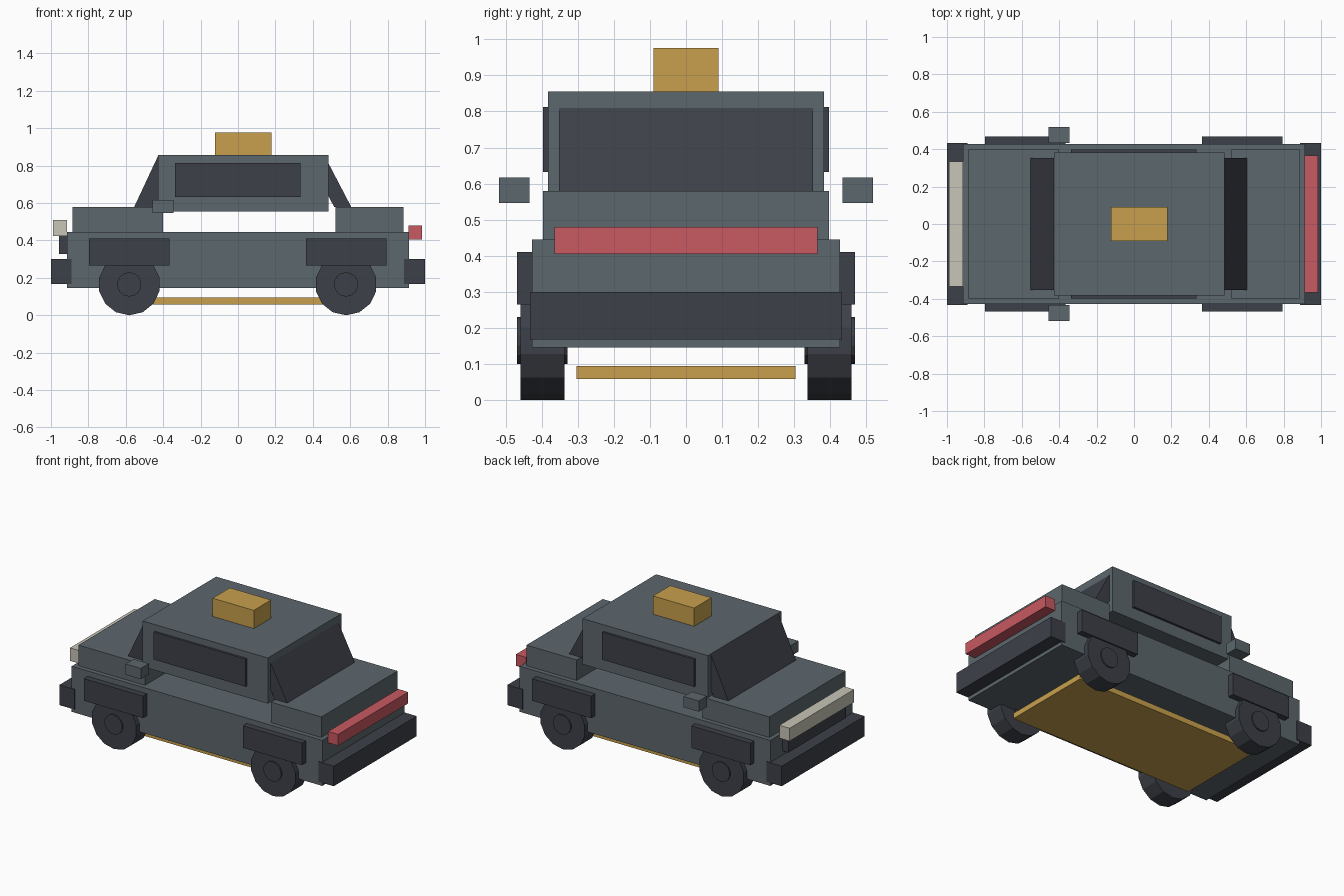
import bpy, bmesh, math

if "Cube" in bpy.data.objects:
    bpy.data.objects.remove(bpy.data.objects["Cube"])


def material(name, rgb):
    m = bpy.data.materials.new(name)
    m.diffuse_color = (*rgb, 1)
    m.use_nodes = True
    m.node_tree.nodes["Principled BSDF"].inputs["Base Color"].default_value = m.diffuse_color
    return m


GREY = material("slate grey", (0.107, 0.135, 0.152))
DARK = material("charcoal", (0.046, 0.051, 0.064))
GOLD = material("gold", (0.578, 0.352, 0.074))
RED = material("red", (0.58, 0.10, 0.122))
CREAM = material("cream", (0.58, 0.56, 0.474))


def finish(name, bm, mat):
    bmesh.ops.recalc_face_normals(bm, faces=bm.faces)
    mesh = bpy.data.meshes.new(name)
    bm.to_mesh(mesh)
    bm.free()
    mesh.materials.append(mat)
    ob = bpy.data.objects.new(name, mesh)
    bpy.context.collection.objects.link(ob)
    return ob


def prism(name, profile, y0, y1, mat):
    """Extrude an (x, z) profile along y."""
    bm = bmesh.new()
    face = bm.faces.new([bm.verts.new((x, y0, z)) for x, z in profile])
    ext = bmesh.ops.extrude_face_region(bm, geom=[face])
    moved = [v for v in ext["geom"] if isinstance(v, bmesh.types.BMVert)]
    bmesh.ops.translate(bm, verts=moved, vec=(0, y1 - y0, 0))
    return finish(name, bm, mat)


def box(name, x, y, z, mat):
    return prism(name, [(x[0], z[0]), (x[1], z[0]), (x[1], z[1]), (x[0], z[1])], *y, mat)


def disc(name, cx, cz, r, y0, y1, mat, sides=14):
    pts = [(cx + r * math.sin(2 * math.pi * i / sides),
            cz + r * math.cos(2 * math.pi * i / sides)) for i in range(sides)]
    return prism(name, pts, y0, y1, mat)


# Body, hood, trunk and cabin (open gap under the cabin)
box("body", (-0.913, 0.913), (-0.427, 0.427), (0.145, 0.445), GREY)
box("hood", (-0.885, -0.40), (-0.397, 0.397), (0.44, 0.58), GREY)
box("trunk", (0.52, 0.885), (-0.397, 0.397), (0.44, 0.58), GREY)
box("cabin", (-0.427, 0.485), (-0.382, 0.382), (0.555, 0.856), GREY)

# Sloping windscreens, tucked into the cabin
prism("windscreen", [(-0.427, 0.853), (-0.557, 0.575), (-0.448, 0.575), (-0.36, 0.76)],
      -0.352, 0.352, DARK)
prism("rear_window", [(0.485, 0.81), (0.606, 0.578), (0.515, 0.578), (0.43, 0.74)],
      -0.352, 0.352, DARK)

# Bumpers, grille and lights
box("front_bumper", (-1.0, -0.89), (-0.432, 0.432), (0.168, 0.30), DARK)
box("rear_bumper", (0.888, 1.0), (-0.432, 0.432), (0.168, 0.30), DARK)
box("grille", (-0.957, -0.90), (-0.30, 0.30), (0.328, 0.44), DARK)
box("headlight_bar", (-0.99, -0.915), (-0.335, 0.335), (0.425, 0.51), CREAM)
box("tail_light_bar", (0.912, 0.985), (-0.365, 0.365), (0.405, 0.48), RED)

# Roof sign and underbody plate
box("roof_sign", (-0.122, 0.178), (-0.09, 0.09), (0.85, 0.976), GOLD)
box("underbody_plate", (-0.67, 0.67), (-0.304, 0.304), (0.058, 0.094), GOLD)

# Parts repeated on both sides
for s, side in ((-1, "near"), (1, "far")):
    box(f"{side}_side_window", (-0.337, 0.333), (s * 0.375, s * 0.397), (0.632, 0.813), DARK)
    box(f"{side}_mirror", (-0.456, -0.346), (s * 0.434, s * 0.518), (0.546, 0.617), GREY)
    for cx, end in ((-0.581, "front"), (0.578, "rear")):
        box(f"{side}_{end}_fender", (cx - 0.215, cx + 0.215), (s * 0.40, s * 0.468),
            (0.265, 0.41), DARK)
        disc(f"{side}_{end}_tyre", cx, 0.165, 0.165, s * 0.337, s * 0.459, DARK)
        disc(f"{side}_{end}_hub", cx, 0.165, 0.065, s * 0.328, s * 0.468, DARK)
